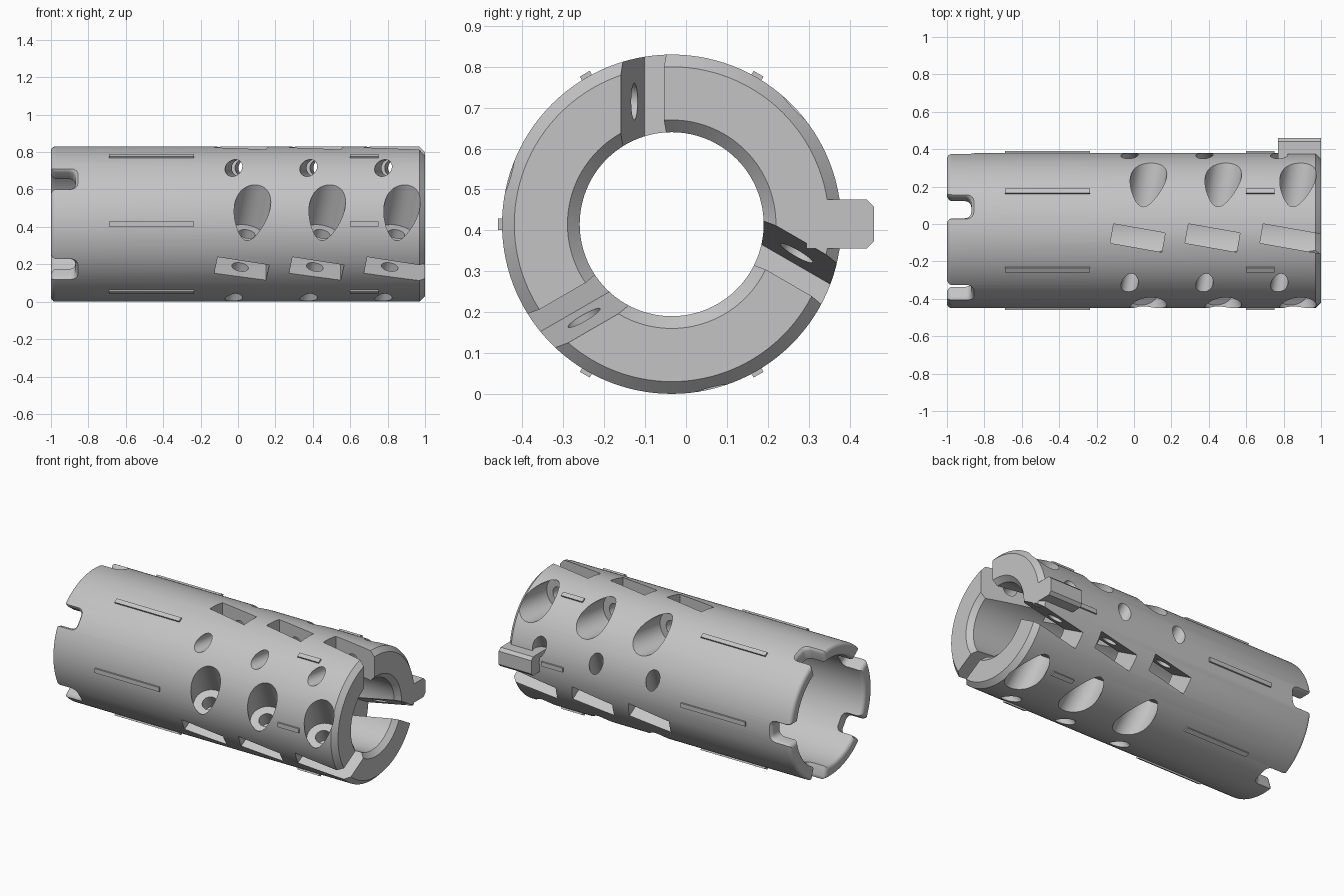
import bpy, bmesh
from math import pi, sin, cos, radians
from mathutils import Matrix, Vector

cube = bpy.data.objects.get("Cube")
if cube:
    bpy.data.objects.remove(cube, do_unlink=True)

AXIS = Vector((0, -0.035, 0.415))   # centre line of the tube
R_OUT, R_BORE, R_SOCKET = 0.415, 0.225, 0.335
TILT = radians(10)

grey = bpy.data.materials.new("plain_grey")
grey.use_nodes = True
grey.diffuse_color = (0.55, 0.55, 0.55, 1)
grey.node_tree.nodes["Principled BSDF"].inputs["Base Color"].default_value = (0.55, 0.55, 0.55, 1)


def make(name, bm):
    bmesh.ops.recalc_face_normals(bm, faces=bm.faces[:])
    mesh = bpy.data.meshes.new(name)
    bm.to_mesh(mesh)
    bm.free()
    mesh.materials.append(grey)
    obj = bpy.data.objects.new(name, mesh)
    obj.location = AXIS
    bpy.context.collection.objects.link(obj)
    return obj


def turn(angle):
    return Matrix.Rotation(radians(angle), 4, 'X')


def box(bm, lo, hi, matrix):
    lo, hi = Vector(lo), Vector(hi)
    place = Matrix.Translation((lo + hi) / 2) @ Matrix.Diagonal((*(hi - lo), 1))
    return bmesh.ops.create_cube(bm, size=1, matrix=matrix @ place)["verts"]


def rod(bm, radius, start, end, matrix):
    # cylinder along the local y axis
    place = Matrix.Translation((0, (start + end) / 2, 0)) @ Matrix.Rotation(pi / 2, 4, 'X')
    bmesh.ops.create_cone(bm, cap_ends=True, segments=40, radius1=radius, radius2=radius,
                          depth=end - start, matrix=matrix @ place)


def arc(cx, cy, r, start, end, steps=5):
    angles = [radians(start + (end - start) * i / steps) for i in range(steps + 1)]
    return [(cx + r * cos(a), cy + r * sin(a)) for a in angles]


# Tube body: lathed wall with a rounded socket end and a chamfered clamp end
f = 0.025
profile = arc(-1 + f, R_SOCKET + f, f, 270, 180) + arc(-1 + f, R_OUT - f, f, 180, 90)
profile += [(0.97, R_OUT), (1, 0.385), (1, 0.255), (0.97, R_BORE),
            (-0.2, R_BORE), (-0.2, R_SOCKET)]
bm = bmesh.new()
ring = [bm.verts.new((x, 0, r)) for x, r in profile]
edges = [bm.edges.new((ring[i - 1], ring[i])) for i in range(len(ring))]
bmesh.ops.spin(bm, geom=ring + edges, cent=(0, 0, 0), axis=(1, 0, 0),
               angle=2 * pi, steps=120, use_duplicate=False)
bmesh.ops.remove_doubles(bm, verts=bm.verts[:], dist=0.0005)
body = make("tube_body", bm)


# Notch cutter: U outline with flared mouth, widening near the outer surface
def notch_outline(grow):
    w, depth, r = 0.058 + grow, -0.87 + grow, 0.035
    half = [(-1.05, w + 0.03)] + arc(-0.97, w + 0.03, 0.03, 180, 270)
    half += arc(depth - r, w - r, r, 90, 0)
    return half + [(x, -t) for x, t in reversed(half)]


def notch(bm, matrix):
    rings = []
    for r, grow in ((0.25, 0), (0.39, 0), (0.402, 0.004), (0.411, 0.011), (0.44, 0.04)):
        rings.append([bm.verts.new(matrix @ Vector((x, r, t))) for x, t in notch_outline(grow)])
    n = len(rings[0])
    for a, b in zip(rings, rings[1:]):
        for i in range(n):
            bm.faces.new((a[i - 1], a[i], b[i], b[i - 1]))
    bm.faces.new(rings[0])
    bm.faces.new(rings[-1])


notches, slots, holes, pockets = (bmesh.new() for _ in range(4))
for i in range(5):
    notch(notches, turn(72 * i))

# Three rows of tilted slots, each crossed by a screw hole with a wide pocket
for angle in (0, 120, 240):
    for k in range(3):
        frame = (turn(angle) @ Matrix.Translation((0.02 + 0.4 * k, -0.04, 0))
                 @ Matrix.Rotation(-TILT, 4, 'Z'))
        reach = 0.3 if k == 2 else 0.14
        box(slots, (-0.14, -0.052, 0.15), (reach, 0.052, 0.5), frame)
        drill = frame @ Matrix.Translation((0, 0, 0.3))
        rod(holes, 0.045, -0.42, 0.25, drill)
        rod(pockets, 0.095, 0.155, 0.5, drill)

cutters = []
for name, cut in (("notch_cutter", notches), ("slot_cutter", slots),
                  ("hole_cutter", holes), ("pocket_cutter", pockets)):
    cutter = make(name, cut)
    cutter.hide_render = True
    cutters.append(cutter)
    mod = body.modifiers.new(name, 'BOOLEAN')
    mod.operation, mod.solver, mod.object = 'DIFFERENCE', 'EXACT', cutter

bpy.ops.object.select_all(action='DESELECT')
body.select_set(True)
bpy.context.view_layer.objects.active = body
bpy.ops.object.convert(target='MESH')
bpy.ops.object.shade_smooth_by_angle(angle=radians(28))
for cutter in cutters:
    bpy.data.objects.remove(cutter, do_unlink=True)

# Raised bars around the outside
for name, x0, x1 in (("long_bars", -0.69, -0.235), ("short_bars", 0.6, 0.75)):
    bm = bmesh.new()
    for i in range(6):
        box(bm, (x0, 0.4, -0.014), (x1, 0.425, 0.014), turn(60 * i))
    make(name, bm)

# Locating tab on the back, chamfered on its outer face
bm = bmesh.new()
box(bm, (0.77, 0.33, -0.06), (1, 0.495, 0.06), Matrix())
outer = [e for e in bm.edges if all(v.co.y > 0.4 for v in e.verts)
         and abs(e.verts[0].co.x - e.verts[1].co.x) > 0.1]
bmesh.ops.bevel(bm, geom=outer, offset=0.018, segments=1, affect='EDGES')
make("locating_tab", bm)
